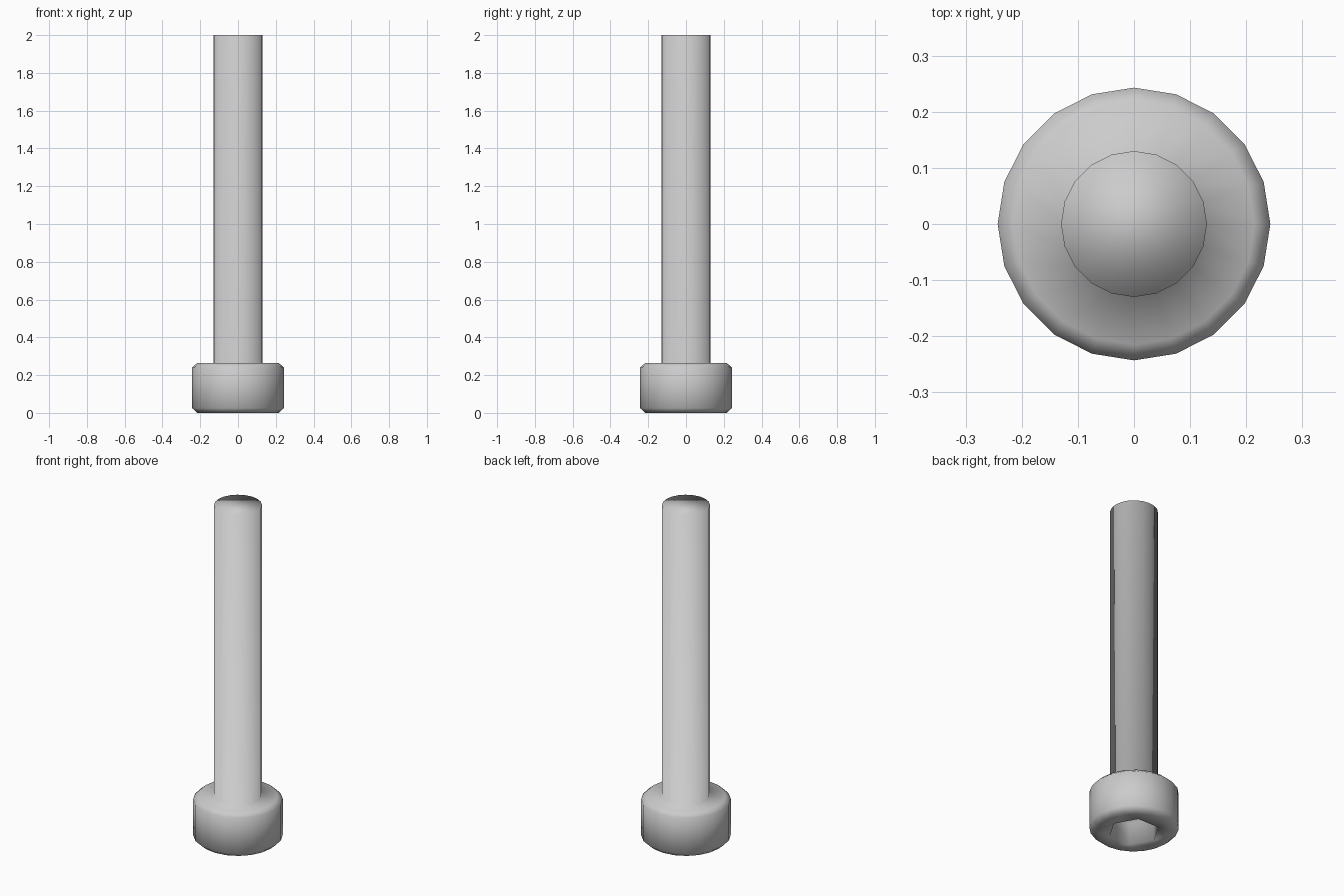
import bpy, bmesh
from math import cos, sin, tau

if "Cube" in bpy.data.objects:
    bpy.data.objects.remove(bpy.data.objects["Cube"])

bm = bmesh.new()


def ring(radius, z, sides):
    """Closed regular polygon with a corner on the x axis."""
    vs = [bm.verts.new((radius * cos(tau * i / sides), radius * sin(tau * i / sides), z))
          for i in range(sides)]
    return vs, [bm.edges.new((vs[i], vs[(i + 1) % sides])) for i in range(sides)]


def skin(sections):
    """Join consecutive rings of equal side count."""
    for (a, _), (b, _) in zip(sections, sections[1:]):
        n = len(a)
        for i in range(n):
            bm.faces.new((a[i], a[(i + 1) % n], b[(i + 1) % n], b[i]))


# Turned body: chamfered head and plain shaft
body = [ring(r, z, 20) for r, z in
        [(0.215, 0), (0.243, 0.025), (0.243, 0.24), (0.215, 0.265), (0.13, 0.265), (0.13, 2.0)]]
skin(body)
bm.faces.new(body[-1][0])

# Hexagonal key socket in the underside of the head
socket = [ring(0.14, z, 6) for z in (0, 0.13)]
skin(socket)
bm.faces.new(socket[-1][0])
bmesh.ops.triangle_fill(bm, edges=body[0][1] + socket[0][1], use_beauty=True)

bmesh.ops.recalc_face_normals(bm, faces=bm.faces)
for f in bm.faces:
    f.smooth = True

mesh = bpy.data.meshes.new("socket_head_bolt")
bm.to_mesh(mesh)
bm.free()
bolt = bpy.data.objects.new("socket_head_bolt", mesh)
bpy.context.collection.objects.link(bolt)
